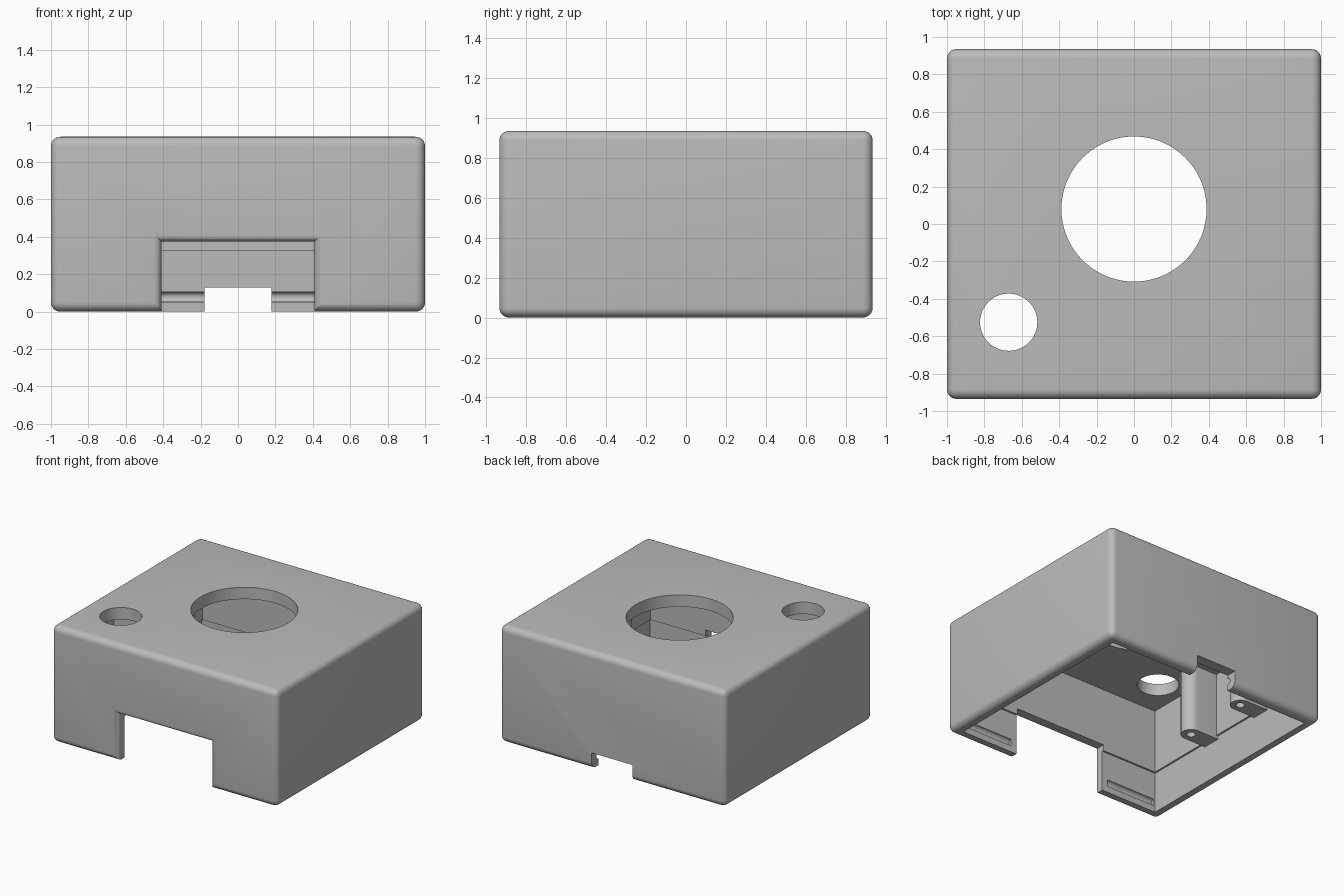
import bpy
import bmesh
from math import sin, cos, pi, radians
from mathutils import Matrix, Vector

old = bpy.data.objects.get("Cube")
if old:
    bpy.data.objects.remove(old, do_unlink=True)

HALF_X, HALF_Y, HEIGHT = 1.0, 0.935, 0.935
LEDGE_Z, CEILING_Z = 0.327, 0.84

grey = bpy.data.materials.new("plain grey")
grey.use_nodes = True
GREY = (0.5, 0.5, 0.5, 1)
grey.diffuse_color = GREY
grey.node_tree.nodes["Principled BSDF"].inputs["Base Color"].default_value = GREY


def add_object(name, bm):
    bmesh.ops.recalc_face_normals(bm, faces=bm.faces)
    mesh = bpy.data.meshes.new(name)
    bm.to_mesh(mesh)
    bm.free()
    mesh.materials.append(grey)
    obj = bpy.data.objects.new(name, mesh)
    bpy.context.collection.objects.link(obj)
    return obj


def box(name, x, y, z, rounding=0):
    """Box between pairs of limits, optionally with rounded edges."""
    bm = bmesh.new()
    bmesh.ops.create_cube(bm, size=1)
    for v in bm.verts:
        v.co = Vector([lim[0] if c < 0 else lim[1] for c, lim in zip(v.co, (x, y, z))])
    if rounding:
        bmesh.ops.bevel(bm, geom=bm.edges[:], offset=rounding, segments=6,
                        profile=0.5, affect='EDGES')
    return add_object(name, bm)


def cylinder(name, centre, radius, length, sides=96, axis='Z'):
    bm = bmesh.new()
    turn = Matrix.Rotation(radians(90), 4, 'Y') if axis == 'X' else Matrix()
    bmesh.ops.create_cone(bm, cap_ends=True, segments=sides, radius1=radius,
                          radius2=radius, depth=length,
                          matrix=Matrix.Translation(centre) @ turn)
    return add_object(name, bm)


def flared_notch(name, half_width, top, radius, steps=6):
    """Front opening cutter whose outer edge flares to a rounded lip."""
    sections = [(-HALF_Y - 0.1, radius)]
    for i in range(steps + 1):
        t = i / steps * pi / 2
        sections.append((-HALF_Y + radius * (1 - cos(t)), radius * (1 - sin(t))))
    sections.append((-HALF_Y + 0.3, 0))
    bm = bmesh.new()
    rings = []
    for y, grow in sections:
        w, h = half_width + grow, top + grow
        rings.append([bm.verts.new((x, y, z))
                      for x, z in ((-w, -0.1), (w, -0.1), (w, h), (-w, h))])
    for a, b in zip(rings, rings[1:]):
        for i in range(4):
            j = (i + 1) % 4
            bm.faces.new((a[i], a[j], b[j], b[i]))
    bm.faces.new(rings[0])
    bm.faces.new(rings[-1])
    return add_object(name, bm)


def activate(obj):
    bpy.ops.object.select_all(action='DESELECT')
    obj.select_set(True)
    bpy.context.view_layer.objects.active = obj


def cut(target, cutters):
    activate(target)
    for cutter in cutters:
        cutter.hide_render = True
        mod = target.modifiers.new("cut", 'BOOLEAN')
        mod.operation, mod.solver, mod.object = 'DIFFERENCE', 'EXACT', cutter
        bpy.ops.object.modifier_apply(modifier=mod.name)
        bpy.data.objects.remove(cutter, do_unlink=True)


def smooth(obj):
    activate(obj)
    bpy.ops.object.shade_smooth_by_angle(angle=radians(32))


# Rounded outer case, hollowed with a slightly wider lower recess
case = box("case_shell", (-HALF_X, HALF_X), (-HALF_Y, HALF_Y), (0, HEIGHT), 0.05)
upper, lower = 0.1, 0.085
cutters = [
    box("upper_cavity", (upper - HALF_X, HALF_X - upper),
        (upper - HALF_Y, HALF_Y - upper), (-0.1, CEILING_Z)),
    box("lower_cavity", (lower - HALF_X, HALF_X - lower),
        (lower - HALF_Y, HALF_Y - lower), (-0.2, LEDGE_Z)),
    # Openings in the top
    cylinder("large_hole", (0, 0.08, HEIGHT), 0.388, 0.5),
    cylinder("small_hole", (-0.67, -0.525, HEIGHT), 0.153, 0.5, 64),
    # Openings in the front and back walls
    flared_notch("front_notch", 0.41, 0.375, 0.04),
    box("back_notch", (-0.18, 0.18), (0.7, 1.1), (-0.1, 0.13)),
    # Half-round snap grooves along the back and front walls
    cylinder("back_groove", (0, HALF_Y - lower, 0.078), 0.027, 1.8, 24, 'X'),
]
for side in (-1, 1):
    cutters.append(cylinder("front_groove", (side * 0.68, lower - HALF_Y, 0.078),
                            0.027, 0.44, 24, 'X'))
cut(case, cutters)
smooth(case)


def screw_post(name, side, y, radius=0.075, reach=0.2, steps=16):
    """Round-nosed post growing out of a side wall, with a screw hole below."""
    x = side * 0.72
    outline = [(x + side * reach, y + radius), (x + side * reach, y - radius)]
    for i in range(steps + 1):
        t = -pi / 2 + pi * i / steps
        outline.append((x - side * radius * cos(t), y + radius * sin(t)))
    bm = bmesh.new()
    base = bm.faces.new([bm.verts.new((px, py, 0.3)) for px, py in outline])
    top = bmesh.ops.extrude_face_region(bm, geom=[base])["geom"]
    bmesh.ops.translate(bm, vec=(0, 0, CEILING_Z - 0.27),
                        verts=[v for v in top if isinstance(v, bmesh.types.BMVert)])
    post = add_object(name, bm)
    cut(post, [cylinder("screw_hole", (x, y, 0.3), 0.033, 0.5, 24)])
    smooth(post)


# Four screw posts on the side walls
for side, label in ((-1, "right"), (1, "left")):
    screw_post(f"{label}_front_post", side, -0.21)
    screw_post(f"{label}_back_post", side, 0.35)
